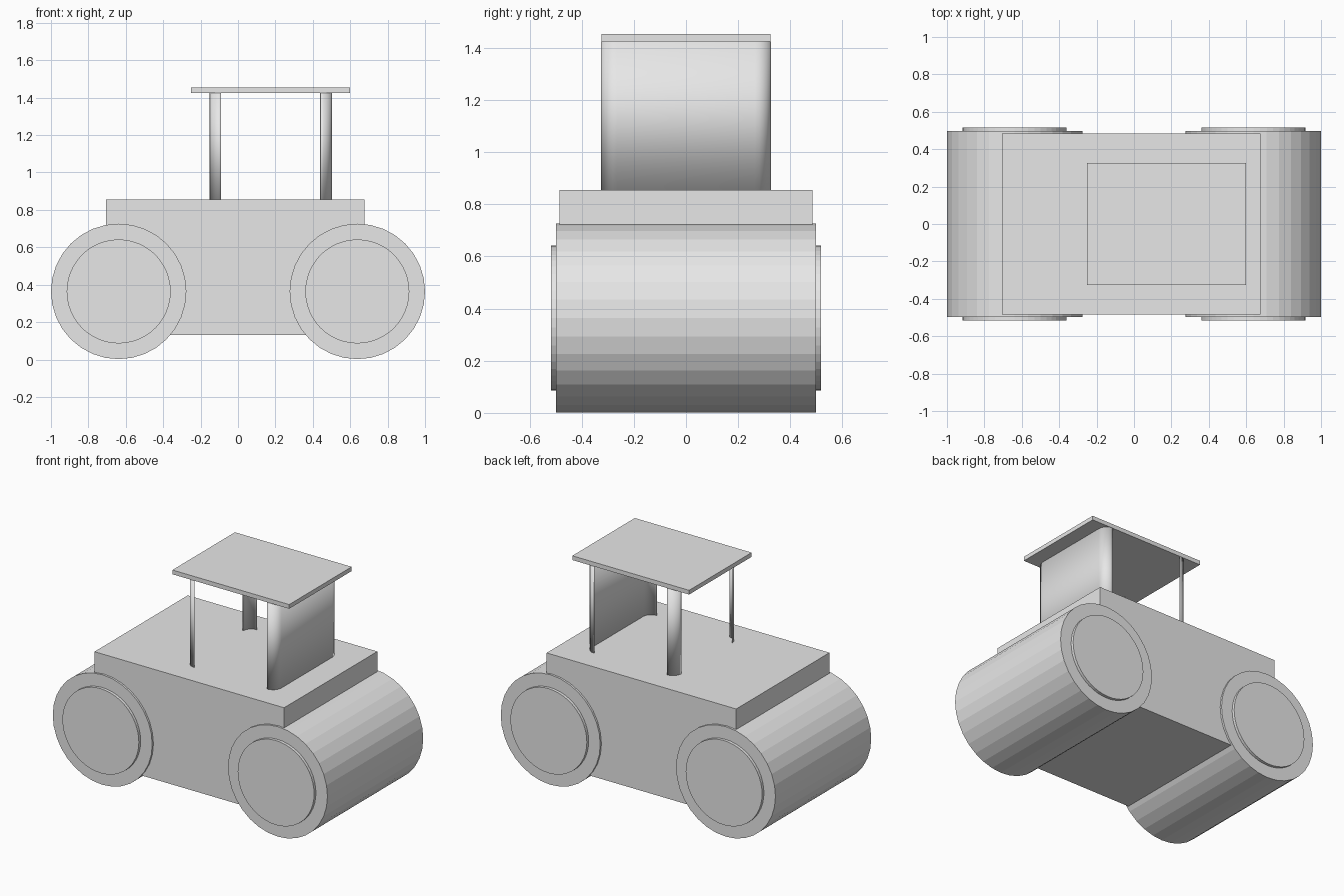
import bpy
import math
from mathutils import Matrix

if "Cube" in bpy.data.objects:
    bpy.data.objects.remove(bpy.data.objects["Cube"], do_unlink=True)

grey = bpy.data.materials.new("light_grey")
grey.use_nodes = True
colour = (0.8, 0.8, 0.8, 1)
grey.diffuse_color = colour
grey.node_tree.nodes["Principled BSDF"].inputs["Base Color"].default_value = colour


def box(name, low, high):
    """Box between two opposite corners."""
    bpy.ops.mesh.primitive_cube_add(size=1)
    obj = bpy.context.object
    obj.name = name
    size = [h - l for l, h in zip(low, high)]
    centre = [(h + l) / 2 for l, h in zip(low, high)]
    obj.data.transform(Matrix.Translation(centre) @ Matrix.Diagonal((*size, 1)))
    obj.data.materials.append(grey)
    return obj


def roller(name, x, radius, width, sides):
    """Cylinder lying along y."""
    bpy.ops.mesh.primitive_cylinder_add(
        vertices=sides, radius=radius, depth=width,
        location=(x, 0, AXLE_Z), rotation=(math.pi / 2, 0, 0))
    obj = bpy.context.object
    obj.name = name
    obj.data.materials.append(grey)
    return obj


def arc(corner_x, corner_y, sx, sy, steps=6):
    """Quarter round in plan, from the side tangent to the end tangent."""
    points = []
    for i in range(steps + 1):
        a = math.pi / 2 * i / steps
        points.append((corner_x - sx * CURVE * (1 - math.sin(a)),
                       corner_y - sy * CURVE * (1 - math.cos(a))))
    return points


def sheet(name, path):
    """Thin upright sheet following a plan path."""
    n = len(path)
    verts = [(x, y, z) for z in (DECK_Z, ROOF_Z) for x, y in path]
    faces = [(i, i + 1, n + i + 1, n + i) for i in range(n - 1)]
    mesh = bpy.data.meshes.new(name)
    mesh.from_pydata(verts, [], faces)
    mesh.materials.append(grey)
    obj = bpy.data.objects.new(name, mesh)
    bpy.context.collection.objects.link(obj)
    thick = obj.modifiers.new("thickness", "SOLIDIFY")
    thick.thickness = 0.004
    thick.offset = 0
    bpy.ops.object.select_all(action="DESELECT")
    obj.select_set(True)
    bpy.context.view_layer.objects.active = obj
    bpy.ops.object.shade_smooth_by_angle(angle=math.radians(30))
    return obj


AXLE_Z = 0.364
DECK_Z = 0.855
ROOF_Z = 1.425
CURVE = 0.06
CAB_Y = 0.325

# Body and roof
box("body", (-0.705, -0.485, 0.132), (0.675, 0.485, DECK_Z))
box("roof", (-0.25, -CAB_Y, ROOF_Z), (0.6, CAB_Y, 1.453))

# Drums with slightly proud end discs
for side, x in (("left", 0.638), ("right", -0.638)):
    roller(side + "_drum", x, 0.362, 0.996, 32)
    roller(side + "_drum_hub", x, 0.278, 1.034, 48)

# Cab wall with curled edges, and two quarter-round posts opposite
wall_path = arc(0.5, -CAB_Y, 1, -1) + arc(0.5, CAB_Y, 1, 1)[::-1]
sheet("cab_wall", wall_path)
for name, s in (("front_post", -1), ("back_post", 1)):
    sheet(name, arc(-0.15, s * CAB_Y, -1, s))
